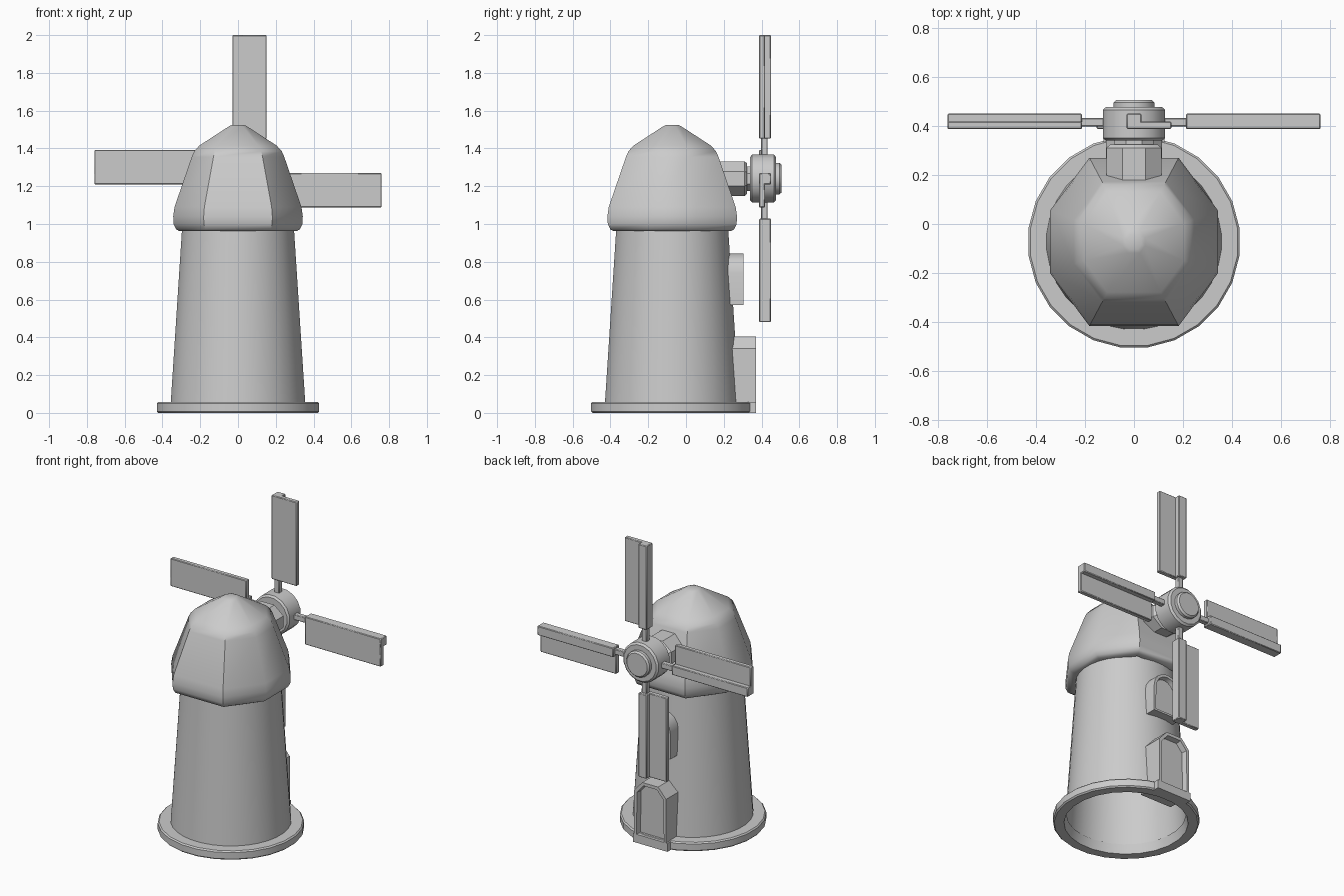
import bpy, bmesh, math
from mathutils import Matrix, Vector

if "Cube" in bpy.data.objects:
    bpy.data.objects.remove(bpy.data.objects["Cube"])

CY = -0.073          # tower axis in y
HZ = 1.24            # sail axis height


def finish(name, bm, angle=35, bevel=0.0, segs=1):
    bmesh.ops.recalc_face_normals(bm, faces=bm.faces)
    me = bpy.data.meshes.new(name)
    bm.to_mesh(me)
    bm.free()
    ob = bpy.data.objects.new(name, me)
    bpy.context.collection.objects.link(ob)
    bpy.context.view_layer.objects.active = ob
    bpy.ops.object.select_all(action='DESELECT')
    ob.select_set(True)
    bpy.ops.object.shade_smooth_by_angle(angle=math.radians(angle))
    if bevel:
        m = ob.modifiers.new("soft_edges", 'BEVEL')
        m.width, m.segments = bevel, segs
        m.limit_method = 'ANGLE'
        m.angle_limit = math.radians(30)
    return ob


def loft(section, profile, mat, closed=False, caps=False):
    """Scale a unit cross-section by each (radius, height) of the profile."""
    bm = bmesh.new()
    rings = [[bm.verts.new(mat @ Vector((x * r, y * r, z))) for x, y in section]
             for r, z in profile]
    n = len(section)
    pairs = list(zip(rings, rings[1:]))
    if closed:
        pairs.append((rings[-1], rings[0]))
    for a, b in pairs:
        for i in range(n):
            j = (i + 1) % n
            bm.faces.new((a[i], a[j], b[j], b[i]))
    if caps:
        bm.faces.new(rings[0])
        bm.faces.new(rings[-1])
    return bm


def circle(n):
    # regular polygon with flats facing the axes
    k = 1 / math.cos(math.pi / n)
    return [(k * math.cos((i + .5) * math.tau / n), k * math.sin((i + .5) * math.tau / n))
            for i in range(n)]


def box(bm, lo, hi, mat=Matrix()):
    size = [h - l for l, h in zip(lo, hi)]
    mid = [(h + l) / 2 for l, h in zip(lo, hi)]
    bmesh.ops.create_cube(bm, size=1, matrix=mat @ Matrix.Translation(mid) @ Matrix.Diagonal((*size, 1)))


def arch(name, w, z0, spring, top, y0, y1, n, border, depth):
    """Arched frame standing on the back of the tower with a recessed panel."""
    pts = [(-w, z0), (w, z0)]
    pts += [(w * math.cos(math.pi * i / n), spring + (top - spring) * math.sin(math.pi * i / n))
            for i in range(n + 1)]
    bm = bmesh.new()
    back = [bm.verts.new((x, y0, z)) for x, z in pts]
    front = [bm.verts.new((x, y1, z)) for x, z in pts]
    for i in range(len(pts)):
        j = (i + 1) % len(pts)
        bm.faces.new((back[i], back[j], front[j], front[i]))
    bm.faces.new(back)
    face = bm.faces.new(front)
    bmesh.ops.recalc_face_normals(bm, faces=bm.faces)
    bmesh.ops.inset_region(bm, faces=[face], thickness=border)
    bmesh.ops.inset_region(bm, faces=[face], thickness=0.006, depth=-depth)
    return finish(name, bm)


axis = Matrix.Translation((0, CY, 0))
# tower wall, open underneath
finish("tower", loft(circle(32), [(0.357, 0.04), (0.327, 0.5), (0.296, 0.98)], axis))

# foundation ring
ring = [(0.365, 0), (0.422, 0), (0.43, 0.008), (0.43, 0.05), (0.422, 0.058), (0.35, 0.058)]
finish("base_ring", loft(circle(24), ring, axis, closed=True))

# doorstep bulging out of the ring
bm = bmesh.new()
box(bm, (-0.125, 0.29, 0), (0.125, 0.37, 0.055))
finish("doorstep", bm)

# eight-sided cap
octagon = [(1, -.37), (1, .37), (.53, 1), (-.53, 1), (-1, .37), (-1, -.37), (-.53, -1), (.53, -1)]
cap = [(0.28, 0.962), (0.31, 0.962), (0.328, 0.972), (0.341, 1.0), (0.343, 1.04), (0.336, 1.09),
       (0.245, 1.355), (0.232, 1.385), (0.205, 1.415), (0.045, 1.519), (0.03, 1.525)]
bm = loft(octagon, cap, axis)
bm.verts.ensure_lookup_table()
bm.faces.new(bm.verts[-8:])
finish("cap", bm, angle=46)

# door and window
arch("door", 0.115, 0.03, 0.34, 0.415, 0.2, 0.37, 3, 0.022, 0.035)
arch("window", 0.10, 0.572, 0.74, 0.845, 0.15, 0.305, 8, 0.018, 0.03)

# wind shaft housing, hub and hub cap, turned about the y axis
turn = Matrix.Translation((0, 0, HZ)) @ Matrix.Rotation(-math.pi / 2, 4, 'X')
wide = turn @ Matrix.Diagonal((1.22, 1, 1, 1))
shaft = [(0.092, 0.08), (0.092, 0.31), (0.08, 0.324), (0.065, 0.324), (0.065, 0.36)]
finish("shaft_housing", loft(circle(8), shaft, wide, caps=True))
hub = [(0.115, 0.34), (0.127, 0.35), (0.127, 0.465), (0.115, 0.476)]
finish("hub", loft(circle(16), hub, turn, caps=True))
nose = [(0.083, 0.46), (0.083, 0.495), (0.073, 0.506)]
finish("hub_cap", loft(circle(16), nose, turn, caps=True))

# four sails in a pinwheel
for i in range(4):
    m = Matrix.Translation((0, 0, HZ)) @ Matrix.Rotation(i * math.pi / 2, 4, 'Y')
    bm = bmesh.new()
    box(bm, (-0.018, 0.398, 0.1), (0.018, 0.432, 0.23), m)
    box(bm, (-0.03, 0.387, 0.212), (0.03, 0.45, 0.76), m)
    box(bm, (0.02, 0.387, 0.212), (0.152, 0.418, 0.76), m)
    finish(f"sail_{i + 1}", bm, bevel=0.004)
